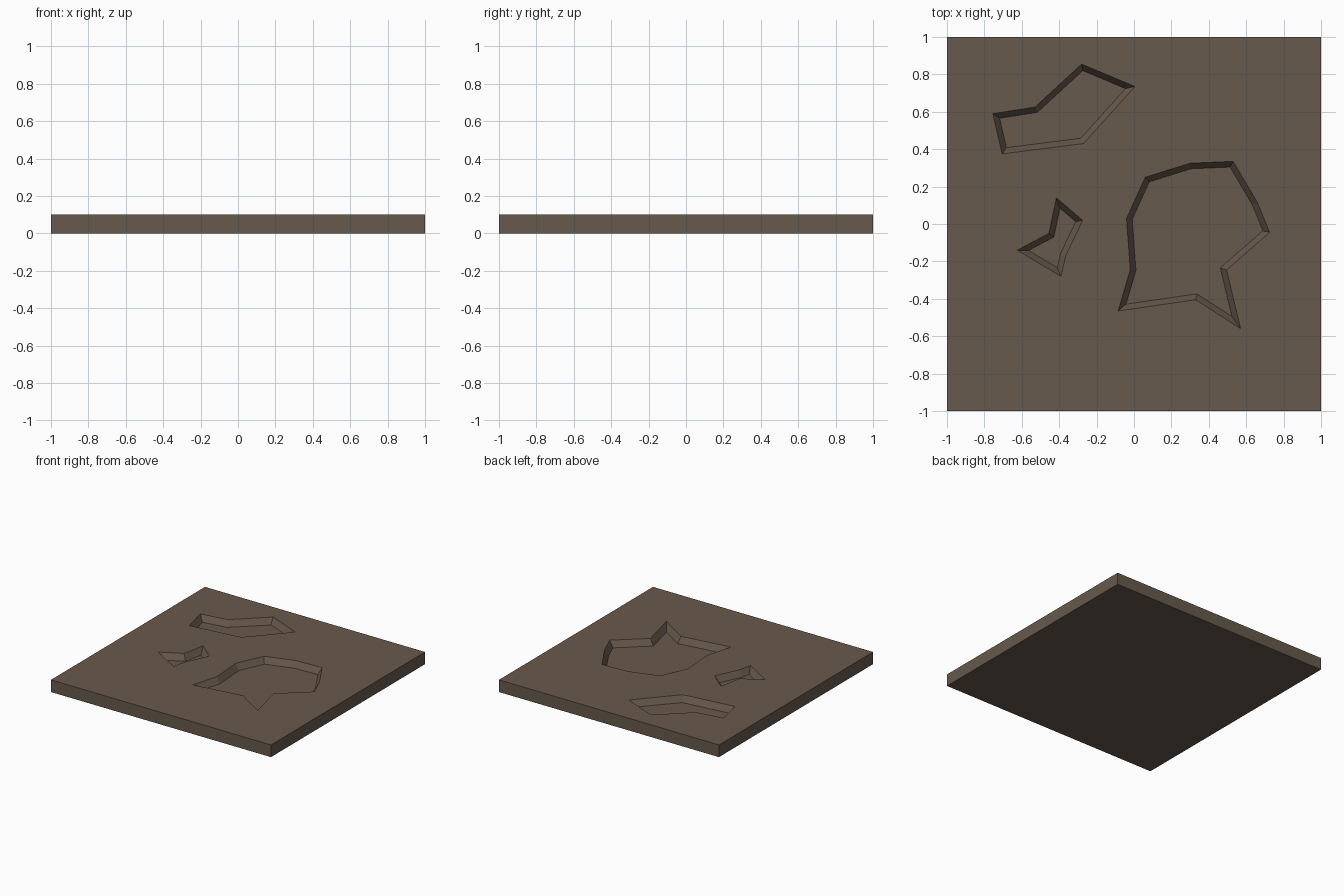
import bpy
import bmesh
from mathutils import Vector

if "Cube" in bpy.data.objects:
    bpy.data.objects.remove(bpy.data.objects["Cube"])

THICKNESS, FLOOR, SLOPE = 0.1, 0.05, 0.03

# Rims of the sunken pits, clockwise from above
PITS = [
    # large pit
    [(0.06, 0.25), (0.30, 0.325), (0.53, 0.335), (0.66, 0.115), (0.725, -0.045),
     (0.495, -0.245), (0.57, -0.56), (0.33, -0.405), (-0.085, -0.465),
     (-0.02, -0.245), (-0.04, 0.03)],
    # long pit
    [(-0.755, 0.59), (-0.53, 0.625), (-0.28, 0.855), (0.005, 0.735),
     (-0.27, 0.43), (-0.705, 0.375)],
    # small pit
    [(-0.415, 0.14), (-0.275, 0.02), (-0.365, -0.17), (-0.39, -0.28),
     (-0.625, -0.14), (-0.455, -0.05)],
]


def shrink(rim, distance):
    """Move every side of a clockwise outline inward by the same distance."""
    points = [Vector(p) for p in rim]
    result = []
    for i, p in enumerate(points):
        before = (p - points[i - 1]).normalized()
        after = (points[(i + 1) % len(points)] - p).normalized()
        n1 = Vector((before.y, -before.x))
        n2 = Vector((after.y, -after.x))
        result.append(p + (n1 + n2) * distance / (1 + n1.dot(n2)))
    return result


def ring(bm, outline, z):
    return [bm.verts.new((p[0], p[1], z)) for p in outline]


def bridge(bm, a, b):
    for i in range(len(a)):
        bm.faces.new((a[i - 1], a[i], b[i], b[i - 1]))


earth = bpy.data.materials.new("brown earth")
earth.use_nodes = True
colour = (0.137, 0.1, 0.074, 1)
earth.diffuse_color = colour
earth.node_tree.nodes["Principled BSDF"].inputs["Base Color"].default_value = colour

bm = bmesh.new()

# Slab sides and underside
square = [(-1, -1), (1, -1), (1, 1), (-1, 1)]
top = ring(bm, square, THICKNESS)
base = ring(bm, square, 0)
bridge(bm, top, base)
bm.faces.new(base)

# Pits with sloping walls and flat floors
for rim in PITS:
    upper = ring(bm, rim, THICKNESS)
    lower = ring(bm, shrink(rim, SLOPE), FLOOR)
    bridge(bm, upper, lower)
    bm.faces.new(lower)

# Top surface around the pits
edges = [e for e in bm.edges
         if all(abs(v.co.z - THICKNESS) < 0.001 for v in e.verts)]
bmesh.ops.triangle_fill(bm, use_beauty=True, use_dissolve=False,
                        edges=edges, normal=(0, 0, 1))
bmesh.ops.recalc_face_normals(bm, faces=bm.faces)

mesh = bpy.data.meshes.new("ground_slab")
bm.to_mesh(mesh)
bm.free()
mesh.materials.append(earth)
slab = bpy.data.objects.new("ground_slab", mesh)
bpy.context.collection.objects.link(slab)
